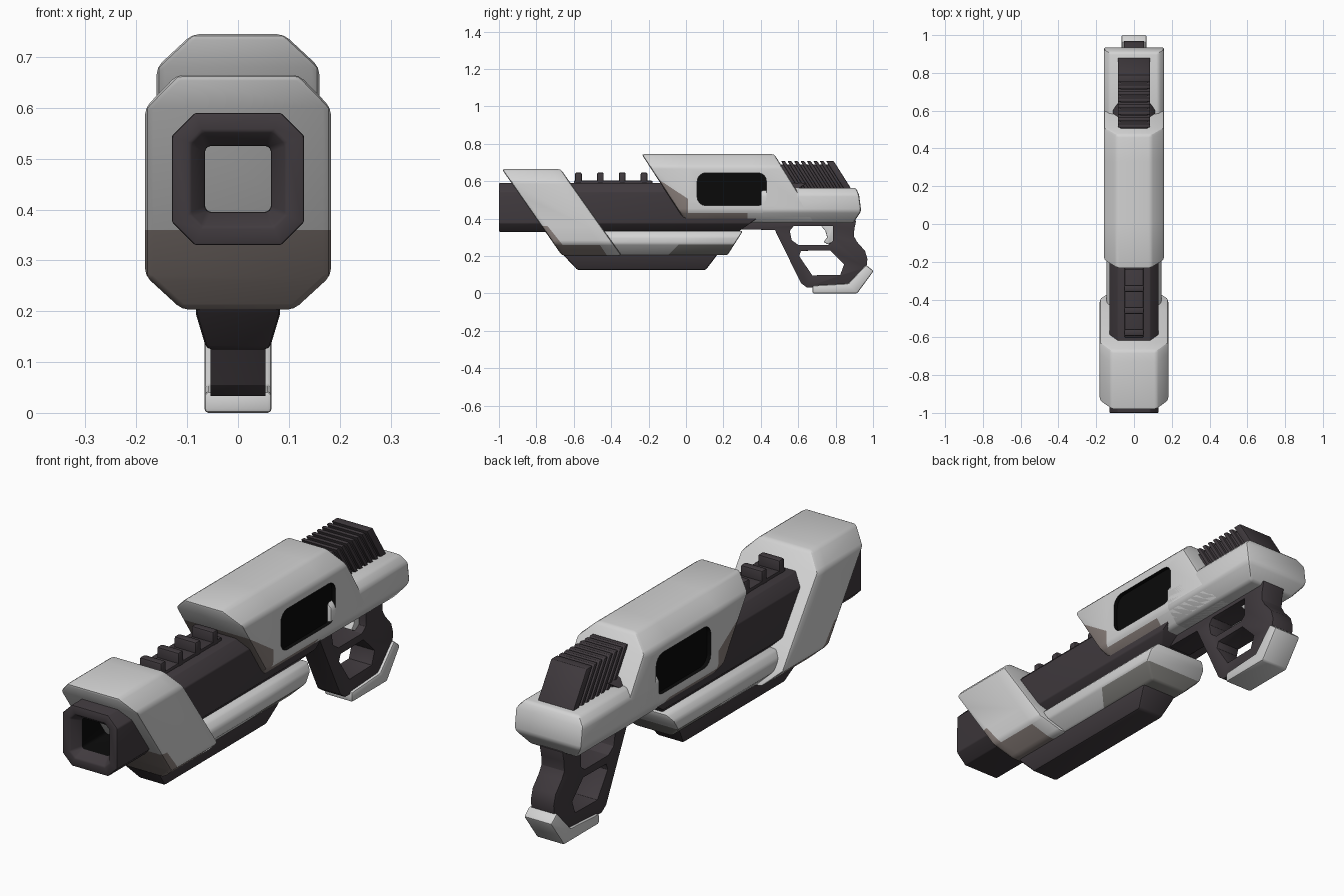
import bpy, bmesh, math
from mathutils import Vector

if "Cube" in bpy.data.objects:
    bpy.data.objects.remove(bpy.data.objects["Cube"])

# Palette: every part shares the same slots, faces pick one by index
COLOURS = [("light_grey", (0.65, 0.65, 0.65)), ("charcoal", (0.052, 0.043, 0.049)),
           ("black", (0.003, 0.003, 0.003)), ("dirty_brown", (0.25, 0.21, 0.195)),
           ("dirty_grey", (0.24, 0.235, 0.22))]
LIGHT, DARK, BLACK, BROWN, GREY = range(5)
MATS = []
for n, c in COLOURS:
    m = bpy.data.materials.new(n)
    m.diffuse_color = (*c, 1)
    m.use_nodes = True
    m.node_tree.nodes["Principled BSDF"].inputs["Base Color"].default_value = m.diffuse_color
    MATS.append(m)


def to_object(name, bm, mat):
    bmesh.ops.recalc_face_normals(bm, faces=bm.faces)
    for f in bm.faces:
        if f.material_index == 0:
            f.material_index = mat
    me = bpy.data.meshes.new(name)
    bm.to_mesh(me)
    bm.free()
    for m in MATS:
        me.materials.append(m)
    ob = bpy.data.objects.new(name, me)
    bpy.context.collection.objects.link(ob)
    return ob


def apply_mods(ob):
    bpy.context.view_layer.update()
    dg = bpy.context.evaluated_depsgraph_get()
    me = bpy.data.meshes.new_from_object(ob.evaluated_get(dg))
    ob.modifiers.clear()
    ob.data = me


def bevel(ob, width, segs=2):
    b = ob.modifiers.new("bevel", 'BEVEL')
    b.width, b.segments, b.limit_method, b.angle_limit = width, segs, 'ANGLE', math.radians(25)
    apply_mods(ob)
    return ob


def cut(ob, cutter):
    b = ob.modifiers.new("cut", 'BOOLEAN')
    b.operation, b.solver, b.object = 'DIFFERENCE', 'EXACT', cutter
    apply_mods(ob)
    bpy.data.objects.remove(cutter)


def lin(z0, y0, z1, y1):
    """y as a straight function of z"""
    return lambda z: y0 + (z - z0) * (y1 - y0) / (z1 - z0)


def loft(name, half, front, back, mat, bev=0.01, muzzle=False):
    """Mirror a half section (x, z) listed bottom to top and run it along y."""
    bm = bmesh.new()
    k = len(half)
    ring = half + [(-x, z) for x, z in reversed(half)]
    n = len(ring)
    ends = [[bm.verts.new((x, fn(z), z)) for x, z in ring] for fn in (front, back)]
    a, b = ends
    for i in range(n):
        j = (i + 1) % n
        bm.faces.new((a[i], a[j], b[j], b[i]))
    caps = [[bm.faces.new((v[i], v[i + 1], v[n - 2 - i], v[n - 1 - i])) for i in range(k - 1)]
            for v in ends]
    bmesh.ops.recalc_face_normals(bm, faces=bm.faces)
    if muzzle:
        core = caps[0]
        for t, d in ((0.036, 0), (0.029, -0.04)):
            bmesh.ops.inset_region(bm, faces=core, thickness=t, depth=d, use_even_offset=True)
        res = bmesh.ops.inset_region(bm, faces=core, thickness=0.0005, depth=-0.2)
        for f in core + res["faces"]:
            f.material_index = BLACK
    ob = to_object(name, bm, mat)
    return bevel(ob, bev) if bev else ob


def slab(name, pts, x0, x1, mat, bev=0.006):
    """Extrude a side outline (y, z) from x0 to x1."""
    bm = bmesh.new()
    f = bm.faces.new([bm.verts.new((x0, y, z)) for y, z in pts])
    r = bmesh.ops.extrude_face_region(bm, geom=[f])
    bmesh.ops.translate(bm, vec=(x1 - x0, 0, 0),
                        verts=[v for v in r["geom"] if isinstance(v, bmesh.types.BMVert)])
    ob = to_object(name, bm, mat)
    return bevel(ob, bev) if bev else ob


def paint(ob, lines, rule, mat):
    """Split faces along side-view lines, then colour those where rule(y, z) holds."""
    bm = bmesh.new()
    bm.from_mesh(ob.data)
    for (y0, z0), (y1, z1) in lines:
        bmesh.ops.bisect_plane(bm, geom=bm.verts[:] + bm.edges[:] + bm.faces[:], dist=1e-5,
                               plane_co=(0, y0, z0), plane_no=Vector((0, z1 - z0, y0 - y1)).normalized())
    for f in bm.faces:
        c = f.calc_center_median()
        if rule(c.y, c.z):
            f.material_index = mat
    bm.to_mesh(ob.data)
    bm.free()


# Barrel with hollow muzzle
loft("barrel", [(0.085, 0.33), (0.13, 0.375), (0.13, 0.545), (0.085, 0.59)],
     lambda z: -1.0, lin(0.33, 0.28, 0.38, 0.35), DARK, 0.006, muzzle=True)

# Slanted front shroud with a dirty lower edge
shroud = loft("front_shroud", [(0.11, 0.203), (0.183, 0.27), (0.183, 0.60), (0.12, 0.665)],
              lin(0.665, -0.985, 0.205, -0.665), lin(0.665, -0.67, 0.205, -0.345), LIGHT, 0.014)
paint(shroud, [((-1, 0.36), (0, 0.36)), ((-1, 0.26), (0, 0.26)), ((-0.74, 0.36), (-0.66, 0.26)),
               ((-0.46, 0.26), (-0.42, 0.2))],
      lambda y, z: (z < 0.36 and y < -0.74 + (0.36 - z) * 0.8) or
                   (z < 0.26 and y < -0.46 + (0.26 - z) * 0.67), BROWN)

# Lower fore-end and the dark keel under it
rail = loft("lower_fore_end", [(0.085, 0.205), (0.145, 0.265), (0.145, 0.305), (0.12, 0.335)],
            lambda z: -0.55, lin(0.335, 0.305, 0.205, 0.222), LIGHT)
paint(rail, [((-0.1, 0.2), (-0.04, 0.262)), ((-1, 0.262), (1, 0.262))],
      lambda y, z: z < 0.262 and y > -0.1 + (z - 0.2) * 0.97, GREY)
loft("keel", [(0.062, 0.125), (0.083, 0.195), (0.083, 0.23)],
     lin(0.21, -0.66, 0.125, -0.58), lin(0.21, 0.17, 0.125, 0.105), DARK, 0.01)

# Top rail with four teeth
slab("top_rail", [(-0.6, 0.57), (-0.18, 0.57), (-0.18, 0.603), (-0.6, 0.603)], -0.05, 0.05, DARK, 0.004)
for i in range(4):
    y = -0.593 + i * 0.117
    slab(f"rail_tooth_{i + 1}", [(y, 0.58), (y + 0.036, 0.58), (y + 0.036, 0.647), (y, 0.647)],
         -0.052, 0.052, DARK, 0.008)

# Main receiver shell
body = loft("receiver", [(0.11, 0.377), (0.16, 0.44), (0.16, 0.68), (0.09, 0.745)],
            lin(0.745, -0.238, 0.38, 0.0), lin(0.70, 0.50, 0.53, 0.605), LIGHT, 0.014)
paint(body, [((-0.14, 0.605), (0.02, 0.50)), ((0.01, 0), (0.01, 1)),
             ((-1, 0.43), (1, 0.43)), ((0.33, 0), (0.33, 1))],
      lambda y, z: (y < 0.01 and z < 0.605 - 0.656 * (y + 0.14)) or (z < 0.43 and y < 0.33), BROWN)

# Recessed black windows on both sides
window = []
for cy, cz, a0 in ((0.385, 0.60, 0), (0.105, 0.60, 90), (0.105, 0.515, 180), (0.385, 0.515, 270)):
    for s in range(5):
        a = math.radians(a0 + s * 22.5)
        window.append((cy + 0.045 * math.cos(a), cz + 0.045 * math.sin(a)))
for s in (1, -1):
    cut(body, slab("window_cutter", window, s * 0.142, s * 0.3, BLACK, 0))


# Rear deck of the receiver
def deck_end(z):
    return {0.377: 0.895, 0.44: 0.937, 0.53: 0.925, 0.565: 0.908}[z]


loft("receiver_rear", [(0.11, 0.377), (0.16, 0.44), (0.16, 0.53), (0.13, 0.565)],
     lambda z: 0.40, deck_end, LIGHT, 0.012)

# Ribbed block on the rear deck
slab("rib_core", [(0.49, 0.69), (0.77, 0.69), (0.87, 0.545), (0.58, 0.545)], -0.074, 0.074, DARK)
for i in range(8):
    y = 0.508 + i * 0.0345
    w = 0.021 if i < 7 else 0.04
    slab(f"rib_{i + 1}", [(y, 0.708), (y + w, 0.708), (y + w + 0.1, 0.55), (y + 0.1, 0.55)],
         -0.085, 0.085, DARK, 0.005)

# Grip frame with trigger and skeleton openings
grip = slab("grip_frame", [(0.28, 0.39), (0.28, 0.342), (0.475, 0.34), (0.615, 0.055), (0.645, 0.033),
                           (0.86, 0.033), (0.965, 0.14), (0.97, 0.185), (0.957, 0.228), (0.915, 0.275),
                           (0.898, 0.305), (0.90, 0.345), (0.91, 0.39)], -0.054, 0.054, DARK, 0)
cut(grip, slab("trigger_cutter", [(0.555, 0.335), (0.575, 0.36), (0.785, 0.36), (0.785, 0.28),
                                  (0.76, 0.26), (0.60, 0.26), (0.565, 0.285)], -0.2, 0.2, DARK, 0))
cut(grip, slab("grip_cutter", [(0.605, 0.20), (0.615, 0.228), (0.77, 0.23), (0.845, 0.155),
                               (0.825, 0.10), (0.675, 0.097)], -0.2, 0.2, DARK, 0))
bevel(grip, 0.008)

# Trigger and grip base cap
slab("trigger", [(0.715, 0.37), (0.79, 0.37), (0.79, 0.28), (0.76, 0.262), (0.735, 0.275),
                 (0.755, 0.30), (0.745, 0.335)], -0.022, 0.022, LIGHT, 0.004)
slab("grip_cap", [(0.677, 0.0), (0.915, 0.0), (1.003, 0.12), (0.962, 0.153), (0.868, 0.053),
                  (0.677, 0.042)], -0.066, 0.066, LIGHT, 0.008)

# Smooth the bevels, keep the big edges crisp
bpy.ops.object.select_all(action='DESELECT')
for ob in bpy.context.collection.objects:
    ob.select_set(True)
    bpy.context.view_layer.objects.active = ob
bpy.ops.object.shade_smooth_by_angle(angle=math.radians(30))
